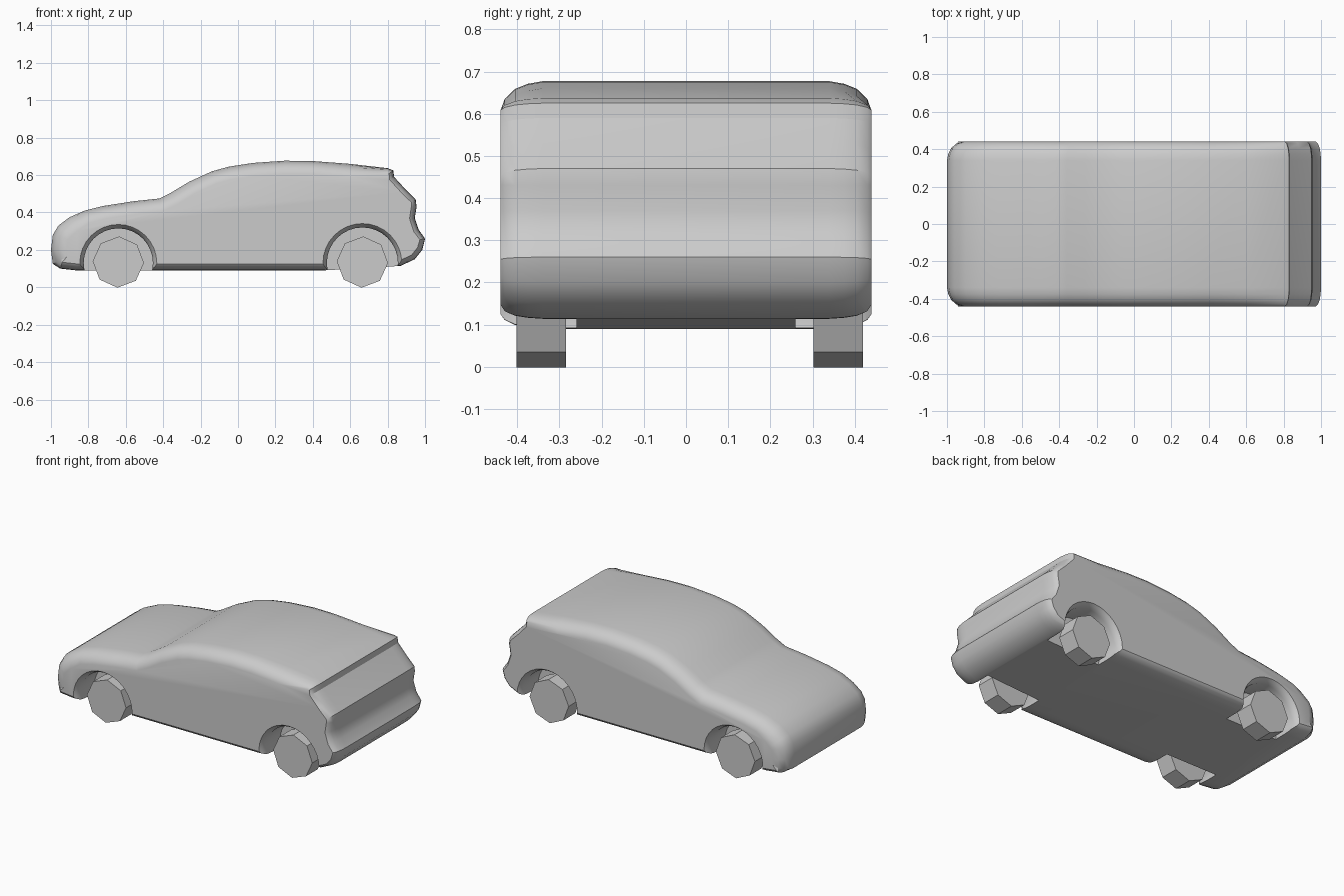
import bpy, bmesh, math
from mathutils import Vector

old = bpy.data.objects.get("Cube")
if old:
    bpy.data.objects.remove(old, do_unlink=True)

paint = bpy.data.materials.new("plain_grey")
paint.use_nodes = True
grey = (0.6, 0.6, 0.6, 1)
paint.diffuse_color = grey
paint.node_tree.nodes["Principled BSDF"].inputs["Base Color"].default_value = grey


def loft(name, rings):
    """Skin a list of equal-length closed rings and cap both ends."""
    bm = bmesh.new()
    loops = [[bm.verts.new(point) for point in ring] for ring in rings]
    count = len(loops[0])
    for first, second in zip(loops, loops[1:]):
        for i in range(count):
            j = (i + 1) % count
            bm.faces.new((first[i], first[j], second[j], second[i]))
    bm.faces.new(loops[0])
    bm.faces.new(loops[-1])
    bmesh.ops.recalc_face_normals(bm, faces=bm.faces)
    mesh = bpy.data.meshes.new(name)
    bm.to_mesh(mesh)
    bm.free()
    mesh.materials.append(paint)
    obj = bpy.data.objects.new(name, mesh)
    bpy.context.collection.objects.link(obj)
    return obj


def circle(x, y, z, radius, sides, turn=0.0):
    """Ring of points facing along y."""
    angles = [turn + math.tau * i / sides for i in range(sides)]
    return [(x + radius * math.cos(a), y, z + radius * math.sin(a)) for a in angles]


# Side outline: nose, bonnet, roof, tail, underside
profile = [Vector(p) for p in (
    (-.95, .1), (-.99, .125), (-1, .2), (-.99, .28), (-.96, .33), (-.9, .375),
    (-.82, .41), (-.72, .435), (-.56, .46), (-.42, .475), (-.36, .505),
    (-.26, .565), (-.14, .62), (-.05, .645), (.08, .665), (.25, .677),
    (.4, .675), (.6, .66), (.8, .637), (.83, .625), (.835, .59), (.89, .53),
    (.95, .47), (.955, .43), (.945, .37), (.965, .31), (1, .26), (.985, .2),
    (.945, .15), (.87, .115), (.8, .11), (.45, .09), (-.86, .09))]


def outline(y, inset):
    """Outline shrunk inward; the tail and underside are rounded less."""
    ring = []
    for i, point in enumerate(profile):
        along = (profile[(i + 1) % len(profile)] - profile[i - 1]).normalized()
        inward = Vector((along.y, -along.x))
        amount = inset
        if point.x > .78:
            amount *= .4
        elif point.y < .12:
            amount *= .5
        elif point.x < -.85:
            amount *= 1.2
        moved = point + inward * amount
        ring.append((moved.x, y, moved.y))
    return ring


# Body with rounded shoulders
half = [(.34, 0), (.375, .006), (.405, .018), (.43, .042), (.44, .07)]
sections = [(-y, inset) for y, inset in reversed(half)] + half
body = loft("car_body", [outline(y, inset) for y, inset in sections])
bpy.context.view_layer.objects.active = body

# Wheel wells: pockets that flare toward the outer side
axles = {"front": (-.64, .185), "rear": (.665, .19)}
flare = [(.26, 0), (.4, 0), (.425, .01), (.45, .028)]
for axle, (x, radius) in axles.items():
    for side in (-1, 1):
        rings = [circle(x, side * y, .13, radius + grow, 32) for y, grow in flare]
        cutter = loft("wheel_well_cutter", rings)
        cutter.hide_render = True
        cut = body.modifiers.new("wheel_well", "BOOLEAN")
        cut.operation = "DIFFERENCE"
        cut.solver = "EXACT"
        cut.object = cutter
        bpy.ops.object.modifier_apply(modifier=cut.name)
        bpy.data.objects.remove(cutter, do_unlink=True)

bpy.ops.object.select_all(action="DESELECT")
body.select_set(True)
bpy.ops.object.shade_smooth_by_angle(angle=math.radians(32))

# Eight-sided wheels
spans = {"right": (-.402, -.285), "left": (.302, .42)}
for axle, (x, _) in axles.items():
    for side, (start, end) in spans.items():
        rings = [circle(x, y, .135, .137, 8, math.radians(88)) for y in (start, end)]
        loft(f"{axle}_{side}_wheel", rings)
